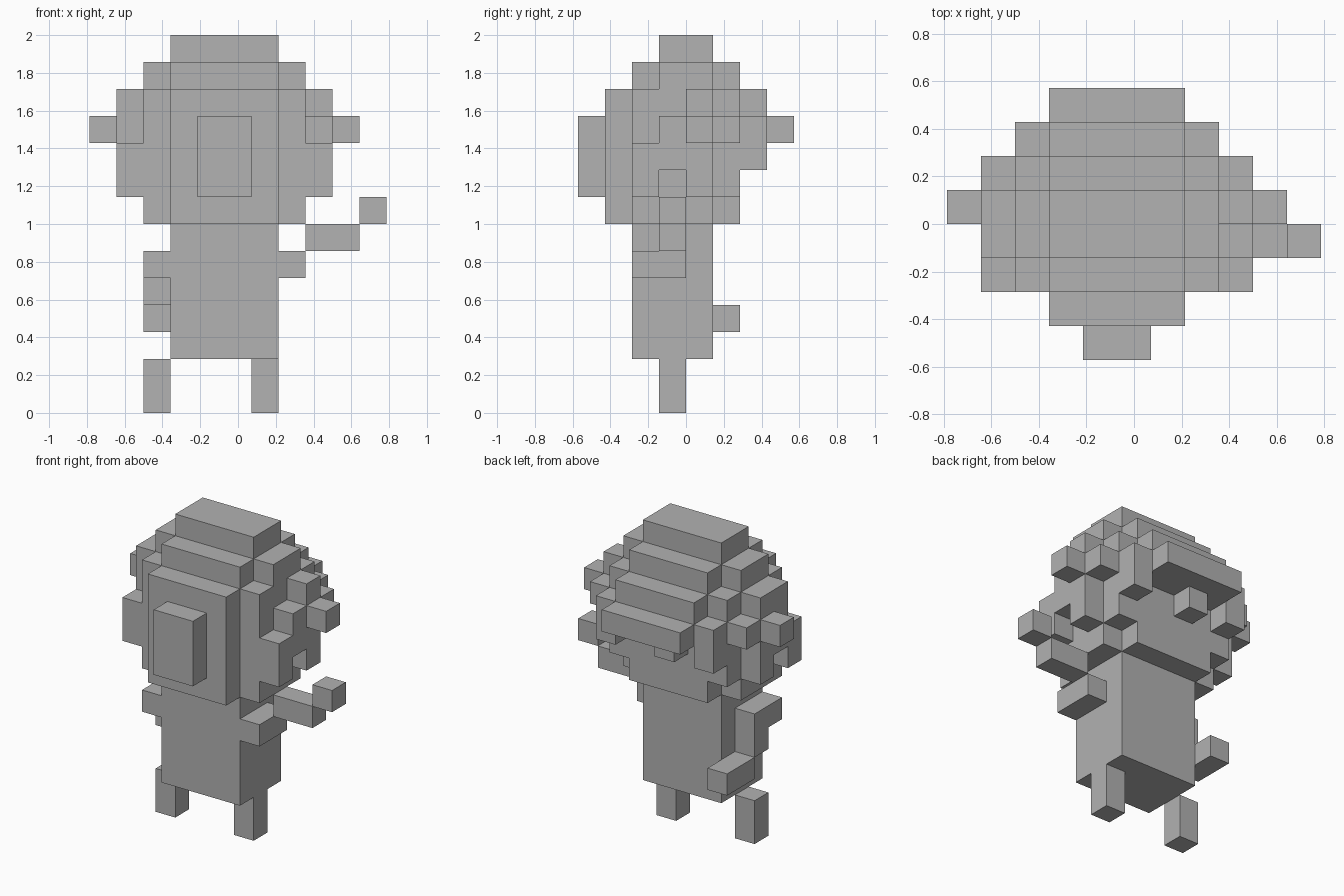
import bpy
import bmesh
from mathutils import Matrix, Vector

cube = bpy.data.objects.get("Cube")
if cube:
    bpy.data.objects.remove(cube, do_unlink=True)

UNIT = 2 / 14                      # edge of one block
ORIGIN = Vector((5.5, 4, 0))       # grid position of the world origin
MIDLINE = 5                        # grid x of the head's mirror plane

grey = bpy.data.materials.new("plain grey")
grey.use_nodes = True
colour = (0.445, 0.445, 0.445, 1)
grey.diffuse_color = colour
grey.node_tree.nodes["Principled BSDF"].inputs["Base Color"].default_value = colour


def part(name, *boxes, mirror=False):
    """One object from boxes given as (x, y, z) block ranges."""
    boxes = list(boxes)
    if mirror:
        boxes += [((2 * MIDLINE - x[1], 2 * MIDLINE - x[0]), y, z) for x, y, z in boxes]
    bm = bmesh.new()
    for box in boxes:
        centre = Vector([(a + b) / 2 for a, b in box]) - ORIGIN
        size = Vector([b - a for a, b in box])
        matrix = Matrix.Translation(centre * UNIT) @ Matrix.Diagonal((*(size * UNIT), 1))
        bmesh.ops.create_cube(bm, size=1, matrix=matrix)
    mesh = bpy.data.meshes.new(name)
    bm.to_mesh(mesh)
    bm.free()
    mesh.materials.append(grey)
    obj = bpy.data.objects.new(name, mesh)
    bpy.context.collection.objects.link(obj)
    return obj


# Body and legs
part("body", ((3, 7), (2, 5), (2, 7)))
part("right_leg", ((2, 3), (3, 4), (0, 2)))
part("left_leg", ((6, 7), (3, 4), (0, 2)))

# Right arm hangs and reaches back, left arm is raised outward
part("right_arm",
     ((2, 3), (2, 4), (5, 6)),
     ((2, 3), (3, 4), (4, 5)),
     ((2, 3), (4, 6), (3, 4)))
part("left_arm",
     ((7, 8), (2, 4), (5, 6)),
     ((8, 10), (3, 4), (6, 7)),
     ((10, 11), (3, 4), (7, 8)))

# Head core, face and nose
part("head", ((2, 8), (2, 5), (7, 12)), ((3, 7), (5, 6), (7, 12)))
part("face", ((3, 7), (1, 2), (7, 12)))
part("nose", ((4, 6), (0, 1), (8, 11)))

# Stepped crown
part("crown",
     ((2, 8), (3, 5), (12, 13)),
     ((3, 7), (2, 3), (12, 13)),
     ((3, 7), (5, 6), (12, 13)),
     ((3, 7), (3, 5), (13, 14)))

# Back of the head with a small hanging tuft
part("back_hair",
     ((3, 7), (6, 7), (10, 12)),
     ((3, 7), (7, 8), (10, 11)),
     ((4, 5), (6, 7), (9, 10)))
part("back_corners",
     ((7, 8), (5, 6), (8, 12)),
     ((7, 8), (6, 7), (9, 11)), mirror=True)

# Cheeks with a notch below, and the hair above them
part("cheeks",
     ((8, 9), (2, 3), (8, 10)),
     ((8, 9), (3, 4), (9, 11)),
     ((8, 9), (4, 5), (8, 12)),
     ((8, 9), (5, 6), (10, 11)), mirror=True)
part("right_side_tuft", ((1, 2), (3, 4), (11, 12)))
part("ears", ((9, 10), (4, 5), (10, 11)), mirror=True)
